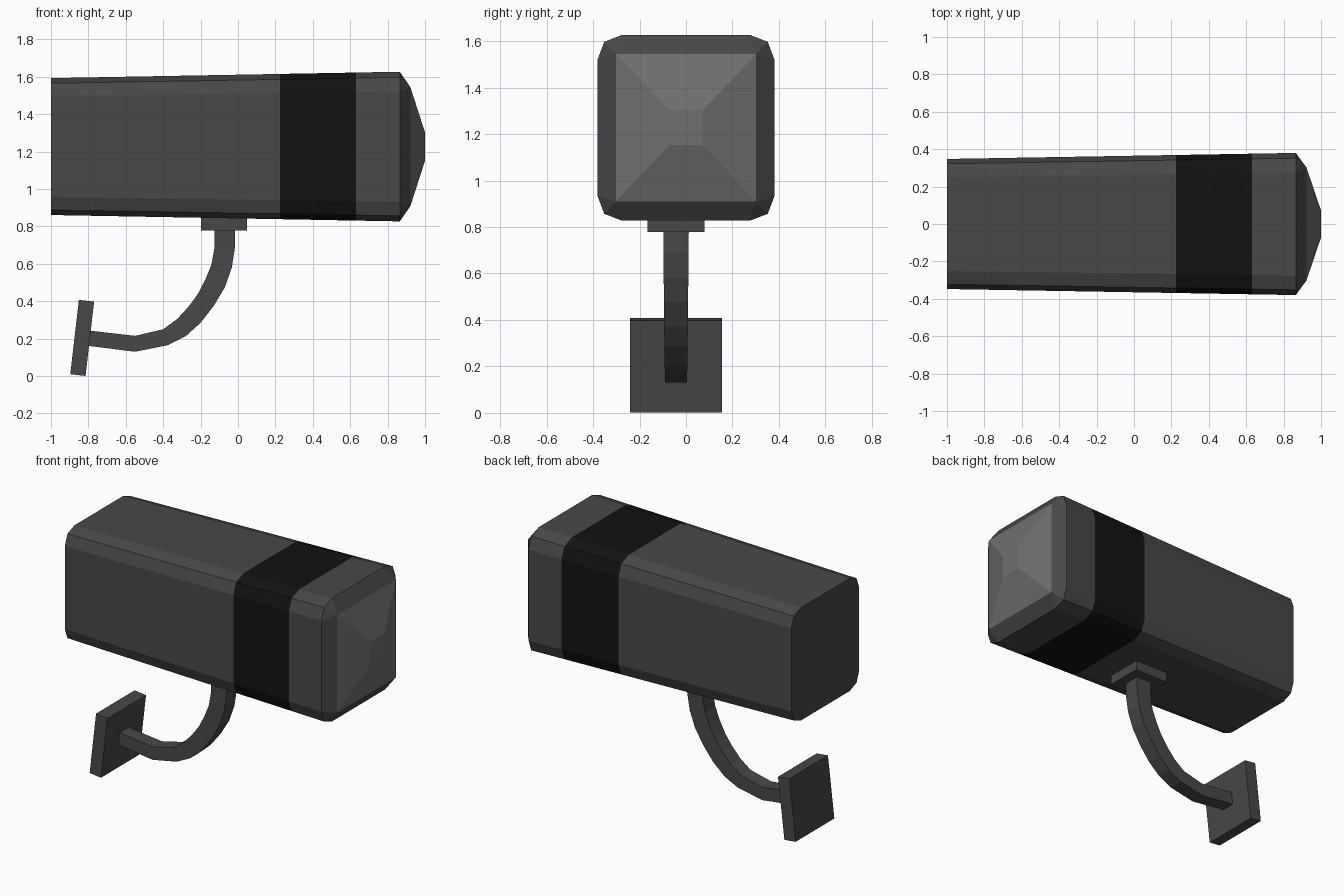
import bpy, bmesh, math

if "Cube" in bpy.data.objects:
    bpy.data.objects.remove(bpy.data.objects["Cube"])

def material(name, v):
    m = bpy.data.materials.new(name)
    m.diffuse_color = (v, v, v, 1)
    m.use_nodes = True
    m.node_tree.nodes["Principled BSDF"].inputs["Base Color"].default_value = m.diffuse_color
    return m

DARK = material("dark_grey", 0.065)
BLACK = material("black", 0.006)
GLASS = material("lens_grey", 0.16)

def finish(name, bm, mat):
    bmesh.ops.remove_doubles(bm, verts=bm.verts, dist=1e-5)
    bmesh.ops.recalc_face_normals(bm, faces=bm.faces)
    me = bpy.data.meshes.new(name)
    bm.to_mesh(me)
    bm.free()
    me.materials.append(mat)
    ob = bpy.data.objects.new(name, me)
    bpy.context.collection.objects.link(ob)
    return ob

def loft(name, rings, mat, start=False, end=False):
    """Skin a list of equal-length rings; repeated points collapse to triangles."""
    bm = bmesh.new()
    n = len(rings[0])
    for a, b in zip(rings, rings[1:]):
        for i in range(n):
            j = (i + 1) % n
            pts = list(dict.fromkeys([a[i], a[j], b[j], b[i]]))
            if len(pts) > 2:
                bm.faces.new([bm.verts.new(p) for p in pts])
    for use, ring in ((start, rings[0]), (end, rings[-1])):
        if use:
            bm.faces.new([bm.verts.new(p) for p in dict.fromkeys(ring)])
    return finish(name, bm, mat)

def box(name, centre, size, mat, tilt=0):
    bm = bmesh.new()
    bmesh.ops.create_cube(bm, size=1)
    bmesh.ops.scale(bm, vec=size, verts=bm.verts)
    ob = finish(name, bm, mat)
    ob.location = centre
    ob.rotation_euler.y = tilt
    return ob

# Housing section: rectangle with two-segment rounded corners
CZ = 1.227
CORNER = [(0.38, 0.295), (0.352, 0.37), (0.275, 0.40)]

def mirrored(corner):
    q = corner + [(-y, z) for y, z in reversed(corner)]
    return q + [(-y, -z) for y, z in q]

def section(x):
    s = 0.915 + 0.085 * (x + 1) / 1.865
    return [(x, y * s, CZ + z * s) for y, z in mirrored(CORNER)]

def rect(x, hy, hz):
    return [(x, y, CZ + z) for y, z in mirrored([(hy, hz)] * 3)]

# Housing, black band, bevelled front frame and faceted lens
loft("housing", [section(-1), section(0.225)], DARK, start=True)
loft("band", [section(0.225), section(0.63)], BLACK)
loft("front_frame", [section(0.63), section(0.865), rect(0.922, 0.302, 0.317)], DARK)
loft("lens", [rect(0.922, 0.302, 0.317), rect(1.0, 0.072, 0.075)], GLASS, end=True)

# Curved arm: outer and inner edge of the bend, slightly tapered in width
Y = -0.043
OUTER = [(-.016, .79), (-.016, .69), (-.033, .58), (-.07, .475), (-.13, .375),
         (-.20, .285), (-.28, .213), (-.375, .165), (-.55, .13), (-.805, .162)]
INNER = [(-.125, .79), (-.125, .69), (-.142, .595), (-.175, .515), (-.215, .438),
         (-.265, .37), (-.325, .305), (-.40, .25), (-.55, .215), (-.795, .243)]
rings = []
for i, ((ox, oz), (ix, iz)) in enumerate(zip(OUTER, INNER)):
    w = 0.055 - 0.009 * i / (len(OUTER) - 1)
    rings.append([(ox, Y - w, oz), (ox, Y + w, oz), (ix, Y + w, iz), (ix, Y - w, iz)])
loft("arm", rings, DARK, True, True)

# Mounting pad under the housing and tilted wall plate
box("mount_pad", (-0.075, Y, 0.82), (0.246, 0.246, 0.084), DARK)
box("wall_plate", (-0.833, Y, 0.204), (0.082, 0.396, 0.40), DARK, math.radians(6.6))
